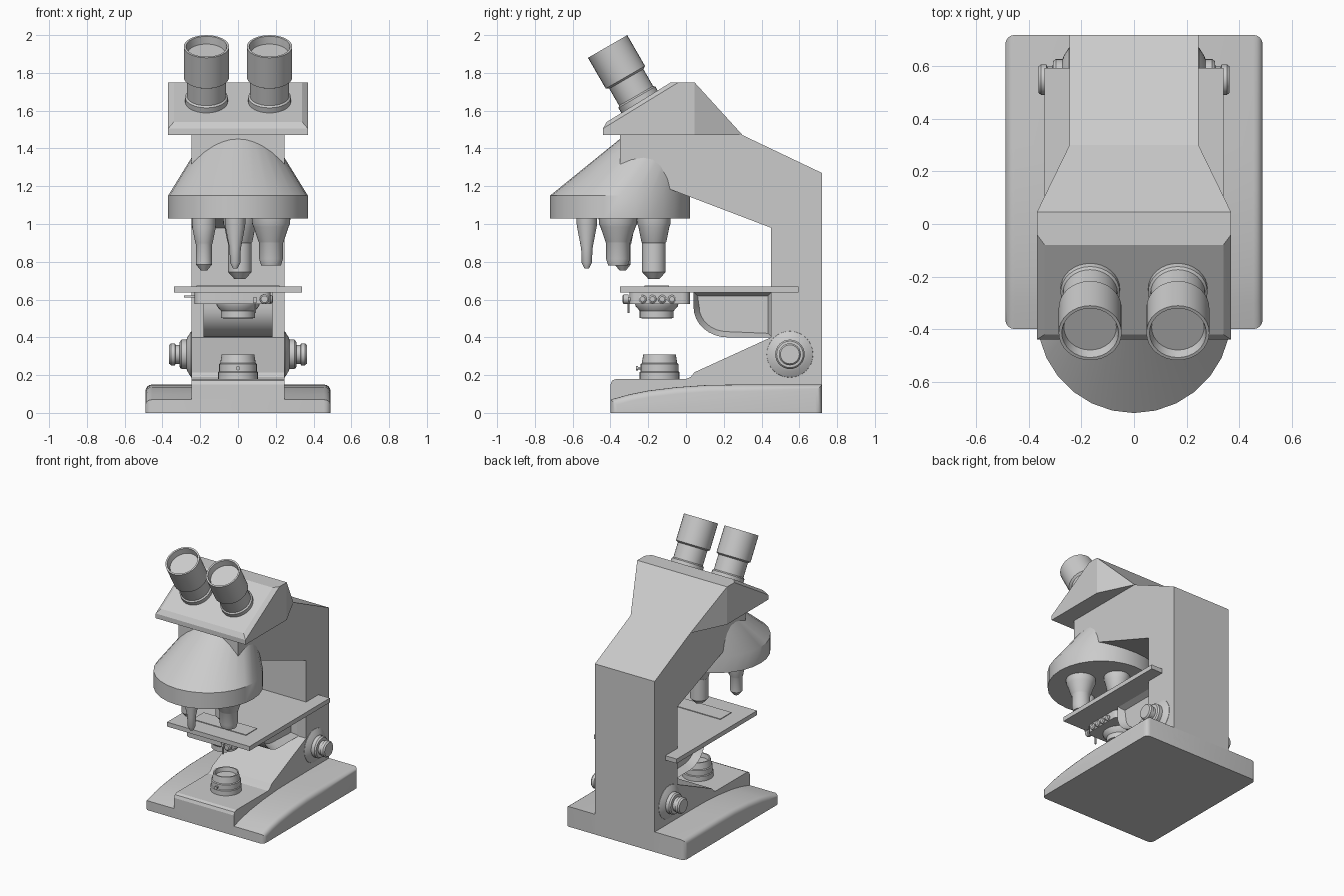
import bpy, bmesh, math
from mathutils import Vector, Matrix

if "Cube" in bpy.data.objects:
    bpy.data.objects.remove(bpy.data.objects["Cube"])


def finish(bm, name, smooth=True):
    bmesh.ops.recalc_face_normals(bm, faces=bm.faces)
    me = bpy.data.meshes.new(name)
    bm.to_mesh(me)
    bm.free()
    ob = bpy.data.objects.new(name, me)
    bpy.context.collection.objects.link(ob)
    if smooth:
        bpy.ops.object.select_all(action='DESELECT')
        ob.select_set(True)
        bpy.context.view_layer.objects.active = ob
        bpy.ops.object.shade_smooth_by_angle(angle=math.radians(32))
    return ob


def prism(pts, half):
    """Side profile (y, z) extruded across x."""
    bm = bmesh.new()
    a = [bm.verts.new((-half, y, z)) for y, z in pts]
    b = [bm.verts.new((half, y, z)) for y, z in pts]
    ends = [bm.faces.new(a), bm.faces.new(b[::-1])]
    for i in range(len(pts)):
        j = (i + 1) % len(pts)
        bm.faces.new((a[j], a[i], b[i], b[j]))
    bmesh.ops.recalc_face_normals(bm, faces=bm.faces)
    return bm, ends


def lathe(name, prof, loc, rot=None, n=32):
    """Profile (radius, height) turned about z, then placed."""
    bm = bmesh.new()
    rings = [[bm.verts.new((r * math.cos(2 * math.pi * k / n), r * math.sin(2 * math.pi * k / n), h))
              for k in range(n)] for r, h in prof]
    for p, q in zip(rings, rings[1:]):
        for k in range(n):
            bm.faces.new((p[k], p[(k + 1) % n], q[(k + 1) % n], q[k]))
    bm.faces.new(rings[0][::-1])
    bm.faces.new(rings[-1])
    bm.transform(Matrix.Translation(loc) @ (rot or Matrix()))
    return finish(bm, name)


def box(name, x0, x1, y0, y1, z0, z1, bevel=0):
    bm = bmesh.new()
    bmesh.ops.create_cube(bm, size=1)
    bm.transform(Matrix.Translation(((x0 + x1) / 2, (y0 + y1) / 2, (z0 + z1) / 2))
                 @ Matrix.Diagonal((x1 - x0, y1 - y0, z1 - z0, 1)))
    if bevel:
        es = [e for e in bm.edges if abs(e.verts[0].co.z - e.verts[1].co.z) > 1e-4]
        bmesh.ops.bevel(bm, geom=es, offset=bevel, segments=4, profile=0.5, affect='EDGES')
    return finish(bm, name)


# Foot: low wedge with rounded sides and corners
bm, _ = prism([(-.4, 0), (-.4, .07), (-.3, .098), (-.2, .118), (-.05, .136), (.12, .148),
               (.3, .15), (.72, .15), (.72, 0)], .49)
es = [e for e in bm.edges if all(abs(v.co.x) > .48 for v in e.verts)
      and e.verts[0].co.x * e.verts[1].co.x > 0 and max(v.co.z for v in e.verts) > .01]
bmesh.ops.bevel(bm, geom=es, offset=.035, segments=4, profile=.5, affect='EDGES')
finish(bm, "foot")

# Plinth, column and overhanging arm in one profile
bm, _ = prism([(-.4, 0), (-.4, .15), (-.391, .171), (-.37, .18), (0, .18), (.025, .19), (.045, .215),
               (.45, .4), (.45, .98), (-.35, 1.285), (-.35, 1.47), (.3, 1.47), (.72, 1.27), (.72, 0)], .246)
finish(bm, "column_arm", False)

# Head: convex block with raised slanted panel, tapering back into the arm
bm = bmesh.new()
for s in (-1, 1):
    for x, y, z in [(.37, -.44, 1.47), (.37, -.44, 1.505), (.37, -.04, 1.75), (.37, .045, 1.75),
                    (.37, .045, 1.47), (.34, -.42, 1.54), (.34, -.08, 1.75), (.246, .3, 1.47)]:
        bm.verts.new((s * x, y, z))
bmesh.ops.convex_hull(bm, input=bm.verts)
bmesh.ops.dissolve_limit(bm, angle_limit=.02, verts=bm.verts, edges=bm.edges)
finish(bm, "head", False)

# Eyepieces, tilted toward the viewer
tilt = Matrix.Rotation(math.radians(30), 4, 'X')
for s, side in ((-1, "left"), (1, "right")):
    lathe("eyepiece_" + side,
          [(.113, -.02), (.113, .028), (.104, .036), (.104, .14), (.109, .143), (.12, .15),
           (.12, .338), (.108, .338), (.1, .295), (.001, .295)],
          Vector((s * .167, -.246, 1.647)), tilt)

# Nosepiece: drum with an oblique cone leaning back into the arm
bm = bmesh.new()
rings = []
for r, y, z in [(.37, -.35, 1.03), (.37, -.35, 1.15), (.185, -.165, 1.45)]:
    rings.append([bm.verts.new((r * math.sin(k * math.pi / 14), y - r * math.cos(k * math.pi / 14), z))
                  for k in range(28)])
for p, q in zip(rings, rings[1:]):
    for k in range(28):
        bm.faces.new((p[k], p[(k + 1) % 28], q[(k + 1) % 28], q[k]))
bm.faces.new(rings[0])
bm.faces.new(rings[-1])
finish(bm, "nosepiece")

# Objectives
objectives = {
    "scanning": (-.015, -.525, [(.056, 1.03), (.053, .99), (.03, .87), (.027, .795), (.012, .765)]),
    "low": (.175, -.36, [(.104, 1.03), (.1, 1.0), (.093, .985), (.066, .905), (.063, .9), (.063, .815), (.052, .78)]),
    "medium": (-.18, -.335, [(.064, 1.03), (.062, .98), (.046, .9), (.042, .89), (.042, .785), (.018, .755)]),
    "high": (.01, -.17, [(.09, 1.03), (.088, 1.0), (.082, .985), (.066, .905), (.062, .9), (.062, .745), (.03, .71)]),
}
for n, (x, y, prof) in objectives.items():
    lathe("objective_" + n, [(r, z + (.02 if i == 0 else 0)) for i, (r, z) in enumerate(prof)],
          Vector((x, y, 0)))

# Stage and slide
box("stage", -.34, .34, -.35, .595, .637, .67)
box("slide", -.22, .22, -.22, -.09, .668, .675)

# Stage bracket with recessed side panels
arc = [(.22 - .18 * math.sin(a), .56 - .16 * math.cos(a)) for a in [i * math.pi / 16 for i in range(9)]]
bm, ends = prism([(.455, .4)] + arc + [(.04, .64), (.455, .64)], .183)
bmesh.ops.inset_individual(bm, faces=ends, thickness=.03, depth=-.05)
finish(bm, "stage_bracket")

# Condenser carrier, lens, side studs, lever and clamp screw
box("condenser_carrier", -.23, .172, -.3, .02, .577, .64, .04)
lathe("condenser_lens", [(.115, .58), (.112, .565), (.09, .54), (.09, .503), (.075, .5), (.07, .52)],
      Vector((0, -.155, 0)))
to_x = Matrix.Rotation(math.pi / 2, 4, 'Y')
to_front = Matrix.Rotation(math.pi / 2, 4, 'X')
for i in range(4):
    lathe("condenser_stud_%d" % (i + 1), [(.022, 0), (.022, .012), (.014, .018)],
          Vector((.168, -.23 + i * .052, .602)), to_x, 16)
box("diaphragm_lever", -.285, -.22, -.2, -.185, .61, .622)
lathe("clamp_screw", [(.012, -.02), (.012, .015), (.025, .015), (.025, .04), (.018, .045)],
      Vector((.14, -.29, .602)), to_front, 16)
lathe("centering_pin", [(.006, 0), (.006, .075)], Vector((.09, -.305, .53)), None, 10)
box("pin_holder", .08, .1, -.315, -.29, .585, .61)

# Lamp cup on the plinth
lathe("lamp", [(.105, .175), (.105, .215), (.1, .22), (.1, .258), (.094, .263), (.086, .31),
               (.077, .31), (.072, .28), (.001, .28)], Vector((0, -.14, 0)))
lathe("lamp_screw", [(.006, 0), (.006, .03), (.012, .03), (.012, .04)],
      Vector((0, -.225, .237)), to_front, 12)

# Focus knobs
for s, side in ((-1, "left"), (1, "right")):
    lathe("focus_knob_" + side,
          [(.125, .24), (.122, .248), (.09, .268), (.078, .272), (.078, .298), (.07, .308), (.05, .31),
           (.05, .33), (.058, .334), (.058, .354), (.05, .364)],
          Vector((0, .55, .31)), Matrix.Rotation(s * math.pi / 2, 4, 'Y'))
